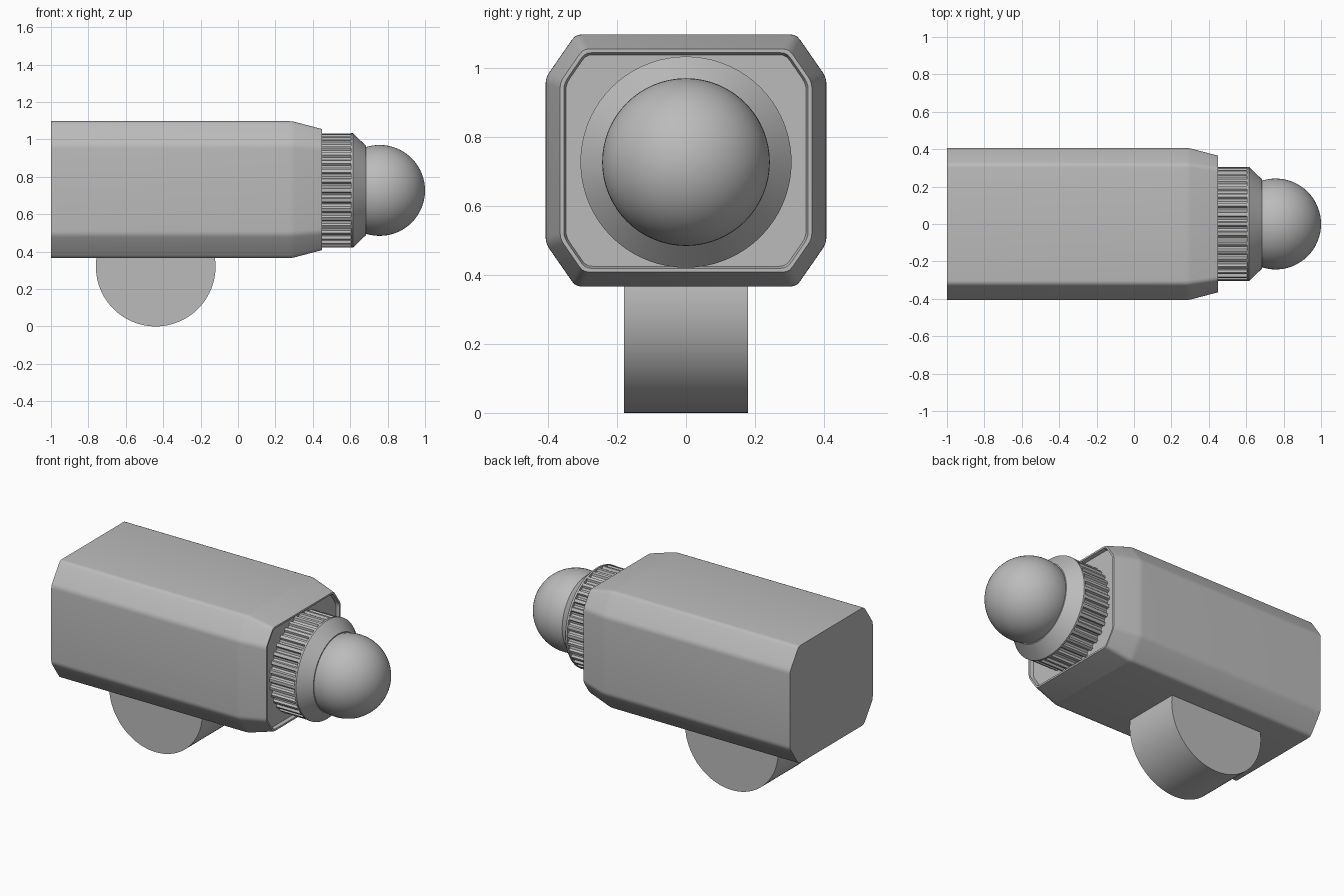
import bpy, bmesh, math
from mathutils import Vector

if "Cube" in bpy.data.objects:
    bpy.data.objects.remove(bpy.data.objects["Cube"])

AXIS_Z = 0.7315   # body centre height
KNOB_Z = 0.727    # knob centre height

grey = bpy.data.materials.new("plain grey")
grey.diffuse_color = (0.5, 0.5, 0.5, 1)
grey.use_nodes = True
grey.node_tree.nodes["Principled BSDF"].inputs["Base Color"].default_value = grey.diffuse_color


def finish(name, bm, angle=30):
    bmesh.ops.recalc_face_normals(bm, faces=bm.faces)
    me = bpy.data.meshes.new(name)
    bm.to_mesh(me)
    bm.free()
    me.materials.append(grey)
    me.polygons.foreach_set("use_smooth", [True] * len(me.polygons))
    me.set_sharp_from_angle(angle=math.radians(angle))
    ob = bpy.data.objects.new(name, me)
    bpy.context.collection.objects.link(ob)
    return ob


def loft(name, sections, z0, angle=30):
    """Skin a list of (x, [(y, z), ...]) sections and cap both ends."""
    bm = bmesh.new()
    rings = [[bm.verts.new((x, y, z0 + z)) for y, z in pts] for x, pts in sections]
    n = len(rings[0])
    for a, b in zip(rings, rings[1:]):
        for i in range(n):
            j = (i + 1) % n
            bm.faces.new((a[i], a[j], b[j], b[i]))
    bm.faces.new(rings[0])
    bm.faces.new(rings[-1])
    return finish(name, bm, angle)


def octagon(inset, soft=0.018):
    """Chamfered rectangle, offset inwards, with slightly rounded corners."""
    hy, hz = 0.407 - inset, 0.3655 - inset
    cy, cz = 0.32 - 0.52 * inset, 0.24 - 0.315 * inset
    quad = [(hy, cz), (cy, hz)]
    pts = quad + [(-y, z) for y, z in quad[::-1]]
    pts += [(-y, -z) for y, z in pts]
    pts = [Vector(p) for p in pts]
    out = []
    for i, p in enumerate(pts):
        a = p + (pts[i - 1] - p).normalized() * soft
        b = p + (pts[(i + 1) % 8] - p).normalized() * soft
        for t in (0, 0.33, 0.67, 1):
            q = a * (1 - t) ** 2 + p * 2 * t * (1 - t) + b * t * t
            out.append((q.x, q.y))
    return out


def circle(r, n=72):
    return [(r * math.cos(math.tau * i / n), r * math.sin(math.tau * i / n)) for i in range(n)]


def ribbed(teeth=36):
    pts = []
    for i in range(teeth):
        for f, r in ((-0.17, 0.304), (0.17, 0.304), (0.27, 0.291), (0.5, 0.285), (0.73, 0.291)):
            a = math.tau * (i + f) / teeth
            pts.append((r * math.cos(a), r * math.sin(a)))
    return pts


# Body: chamfered housing with tapered front, thin rim and shallow recess
loft("body", [(x, octagon(i)) for x, i in (
    (-1, 0), (0.275, 0), (0.29, 0.001), (0.305, 0.004),
    (0.45, 0.042), (0.45, 0.053), (0.43, 0.059))], AXIS_Z)

# Knob: ribbed collar, lip with cone, ball tip
loft("knob_ribs", [(0.42, ribbed()), (0.607, ribbed())], KNOB_Z)
loft("knob_cone", [(x, circle(r)) for x, r in (
    (0.603, 0.306), (0.614, 0.306), (0.685, 0.238))], KNOB_Z)

bm = bmesh.new()
bmesh.ops.create_uvsphere(bm, u_segments=64, v_segments=32, radius=0.243)
for v in bm.verts:
    v.co = Vector((v.co.z + 0.757, v.co.y, v.co.x + KNOB_Z))
finish("knob_ball", bm)

# Foot: round drum lying across the underside
bm = bmesh.new()
bmesh.ops.create_cone(bm, cap_ends=True, segments=96, radius1=0.32, radius2=0.32, depth=0.36)
for v in bm.verts:
    v.co = Vector((v.co.x - 0.44, v.co.z, v.co.y + 0.32))
finish("foot", bm)
